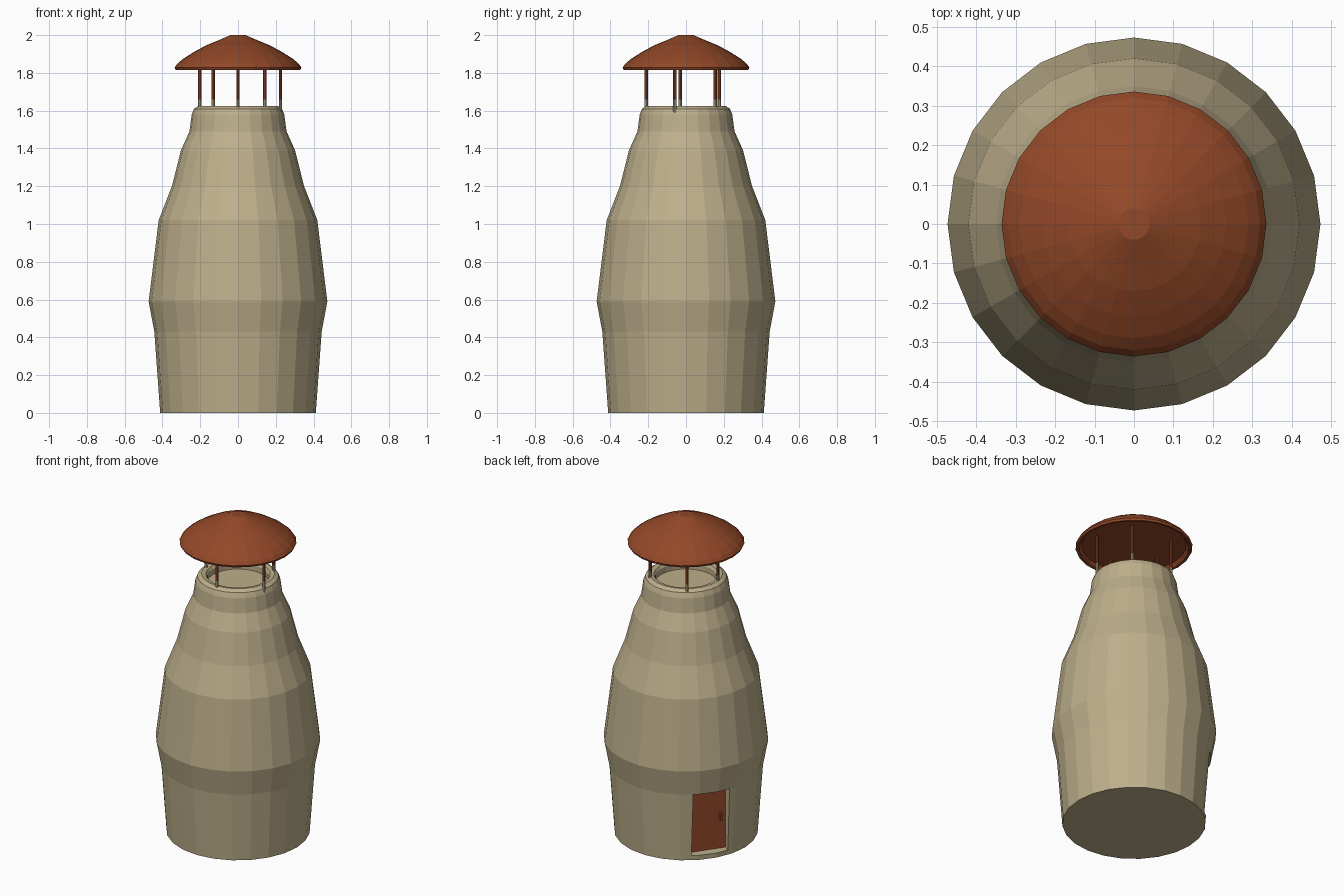
import bpy, bmesh, math
from mathutils import Matrix, Vector

if "Cube" in bpy.data.objects:
    bpy.data.objects.remove(bpy.data.objects["Cube"])

SIDES = 24


def mat(name, rgb):
    m = bpy.data.materials.new(name)
    m.diffuse_color = (*rgb, 1)
    m.use_nodes = True
    m.node_tree.nodes["Principled BSDF"].inputs["Base Color"].default_value = m.diffuse_color
    return m


PLASTER = mat("tan plaster", (0.51, 0.43, 0.26))
RUST = mat("rust red", (0.29, 0.065, 0.021))


def finish(name, bm, *mats):
    bmesh.ops.recalc_face_normals(bm, faces=bm.faces[:])
    me = bpy.data.meshes.new(name)
    bm.to_mesh(me)
    bm.free()
    for m in mats:
        me.materials.append(m)
    ob = bpy.data.objects.new(name, me)
    bpy.context.collection.objects.link(ob)
    return ob


def lathe(name, profile, material):
    """Closed solid from (radius, z) rings, capped at both ends."""
    bm = bmesh.new()
    rings = []
    for r, z in profile:
        rings.append([bm.verts.new((r * math.cos(2 * math.pi * i / SIDES),
                                    r * math.sin(2 * math.pi * i / SIDES), z))
                      for i in range(SIDES)])
    for a, b in zip(rings, rings[1:]):
        for i in range(SIDES):
            j = (i + 1) % SIDES
            bm.faces.new((a[i], a[j], b[j], b[i]))
    bm.faces.new(rings[0])
    bm.faces.new(rings[-1])
    return finish(name, bm, material)


def box(name, size, matrix, material):
    bm = bmesh.new()
    bmesh.ops.create_cube(bm, size=1, matrix=matrix @ Matrix.Diagonal((*size, 1)))
    return finish(name, bm, material)


# Bulging tower with a rounded rim and a shallow sunken top
tower = lathe("tower_body", [
    (0.412, 0), (0.443, 0.43), (0.473, 0.59), (0.42, 1.02), (0.35, 1.2),
    (0.302, 1.39), (0.257, 1.49), (0.245, 1.58), (0.233, 1.61), (0.21, 1.625),
    (0.185, 1.62), (0.175, 1.605), (0.175, 1.57)], PLASTER)

# Domed roof with recessed underside
lathe("roof", [
    (0.04, 2.0), (0.105, 1.972), (0.17, 1.945), (0.235, 1.91), (0.29, 1.875),
    (0.32, 1.85), (0.336, 1.828), (0.33, 1.815), (0.315, 1.817), (0.30, 1.84)], RUST)

# Roof posts, slightly uneven, with plastered feet
for n, (x, y) in enumerate([(0, -0.21), (0.225, -0.06), (0.142, 0.155),
                            (-0.13, 0.175), (-0.202, -0.03)]):
    for part, z0, z1, m in (("foot", 1.58, 1.66, PLASTER), ("post", 1.66, 1.85, RUST)):
        bm = bmesh.new()
        bmesh.ops.create_cone(bm, cap_ends=True, segments=8, radius1=0.009,
                              radius2=0.009, depth=z1 - z0,
                              matrix=Matrix.Translation((x, y, (z0 + z1) / 2)))
        finish(f"roof_{part}_{n + 1}", bm, m)

# Recessed doorway; local x points outward, local y along the wall
door_dir = Matrix.Rotation(math.radians(145), 4, 'Z')
BACK, Z0, Z1, WIDTH = 0.345, 0.03, 0.43, 0.222


def at(x, y, z):
    return door_dir @ Matrix.Translation((x, y, z))


mid = (Z0 + Z1) / 2
cutter = box("doorway_cutter", (0.3, WIDTH, Z1 - Z0), at(BACK + 0.15, 0, mid), PLASTER)
mod = tower.modifiers.new("doorway", 'BOOLEAN')
mod.operation = 'DIFFERENCE'
mod.solver = 'EXACT'
mod.object = cutter
bpy.context.view_layer.objects.active = tower
bpy.ops.object.modifier_apply(modifier=mod.name)
bpy.data.objects.remove(cutter)

# Door leaf and handle
box("door", (0.01, WIDTH, Z1 - Z0), at(BACK + 0.004, 0, mid), RUST)
box("door_handle", (0.02, 0.016, 0.04), at(BACK + 0.016, 0.082, 0.23), RUST)
